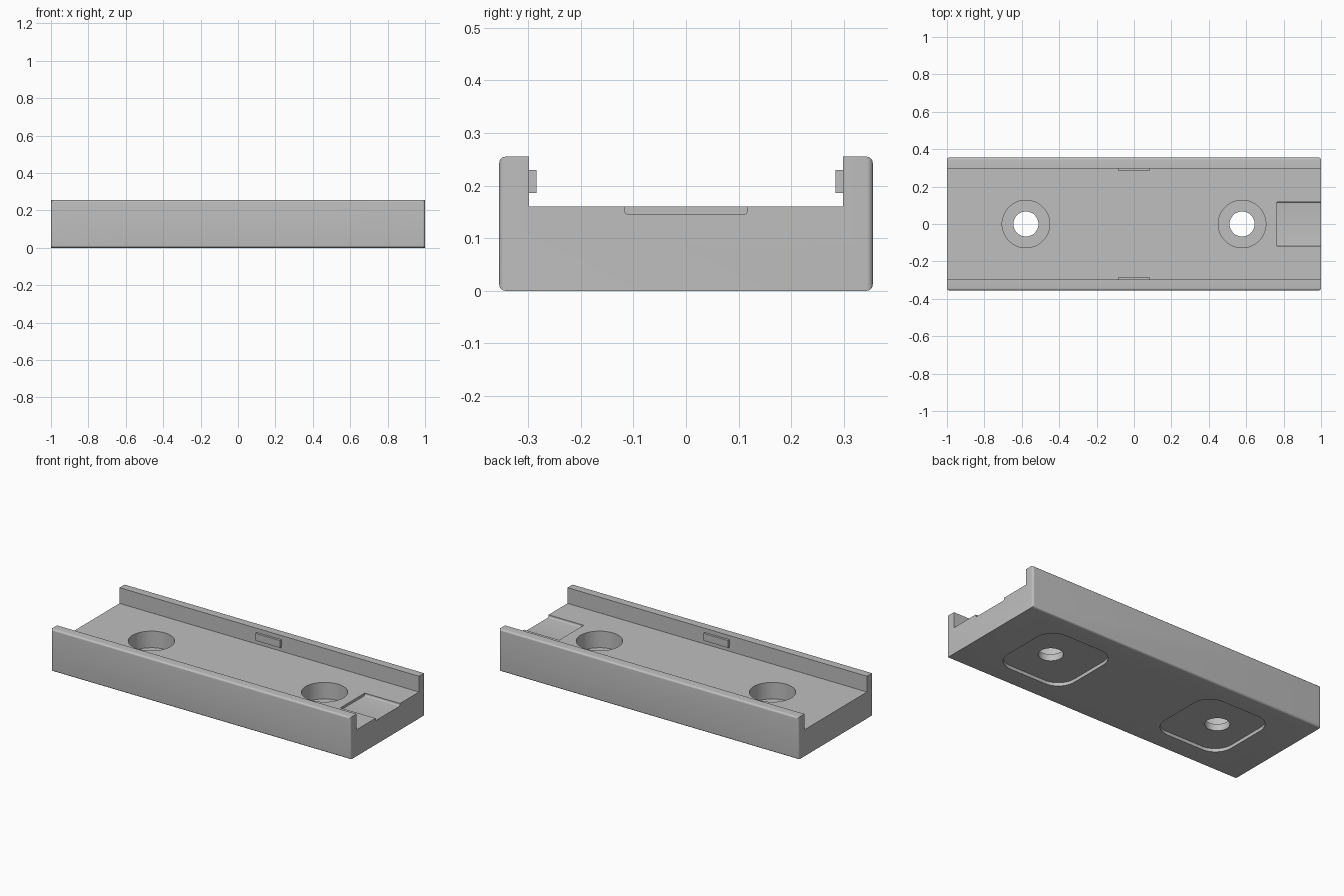
import bpy, bmesh, math
from mathutils import Vector

if "Cube" in bpy.data.objects:
    bpy.data.objects.remove(bpy.data.objects["Cube"])

grey = bpy.data.materials.new("matte grey")
grey.diffuse_color = (0.52, 0.52, 0.52, 1)
grey.use_nodes = True
grey.node_tree.nodes["Principled BSDF"].inputs["Base Color"].default_value = grey.diffuse_color

AXES = {  # profile (u, v) swept along w
    "x": lambda u, v, w: Vector((w, u, v)),
    "y": lambda u, v, w: Vector((u, w, v)),
    "z": lambda u, v, w: Vector((u, v, w)),
}


def prism(name, pts, axis, lo, hi):
    """Sweep a closed 2D profile along an axis from lo to hi."""
    bm = bmesh.new()
    a = [bm.verts.new(AXES[axis](u, v, lo)) for u, v in pts]
    b = [bm.verts.new(AXES[axis](u, v, hi)) for u, v in pts]
    n = len(pts)
    bm.faces.new(a)
    bm.faces.new(b)
    for i in range(n):
        j = (i + 1) % n
        bm.faces.new((a[i], a[j], b[j], b[i]))
    bmesh.ops.recalc_face_normals(bm, faces=bm.faces)
    me = bpy.data.meshes.new(name)
    bm.to_mesh(me)
    bm.free()
    me.materials.append(grey)
    ob = bpy.data.objects.new(name, me)
    bpy.context.collection.objects.link(ob)
    return ob


def rounded(corners, seg=6):
    """Fillet right-angle corners given as (u, v, radius)."""
    out = []
    for i, (u, v, r) in enumerate(corners):
        p = Vector((u, v))
        if r == 0:
            out.append((u, v))
            continue
        d0 = (Vector(corners[i - 1][:2]) - p).normalized()
        d1 = (Vector(corners[(i + 1) % len(corners)][:2]) - p).normalized()
        c = p + r * (d0 + d1)
        for k in range(seg + 1):
            t = k / seg * math.pi / 2
            q = c - d1 * r * math.cos(t) - d0 * r * math.sin(t)
            out.append((q.x, q.y))
    return out


def rect(u0, u1, v0, v1, r=0, seg=6):
    return rounded([(u0, v0, r), (u1, v0, r), (u1, v1, r), (u0, v1, r)], seg)


def circle(cx, r, n=64):
    return [(cx + r * math.cos(2 * math.pi * i / n),
             r * math.sin(2 * math.pi * i / n)) for i in range(n)]


def boolean(target, tool, op):
    m = target.modifiers.new(tool.name, "BOOLEAN")
    m.operation, m.object, m.solver = op, tool, "EXACT"
    bpy.context.view_layer.objects.active = target
    bpy.ops.object.modifier_apply(modifier=m.name)
    bpy.data.objects.remove(tool)


W, IN, H, FLOOR, R = 0.355, 0.298, 0.255, 0.16, 0.012

# channel body: U section with filleted outer edges
section = rounded([(-W, 0, R), (W, 0, R), (W, H, R), (IN, H, 0),
                   (IN, FLOOR, 0), (-IN, FLOOR, 0), (-IN, H, 0), (-W, H, R)])
body = prism("channel_body", section, "x", -1.05, 1.05)

# rounded upright corners at both ends
boolean(body, prism("plan_outline", rect(-1, 1, -W, W, R), "z", -0.1, 0.4), "INTERSECT")

for s in (-1, 1):
    # countersunk screw holes and underside recesses
    boolean(body, prism("screw_hole", circle(s * 0.578, 0.067), "z", -0.1, 0.3), "DIFFERENCE")
    boolean(body, prism("counterbore", circle(s * 0.578, 0.127), "z", 0.06, 0.3), "DIFFERENCE")
    boolean(body, prism("foot_recess", rect(s * 0.545 - 0.23, s * 0.545 + 0.23, -0.23, 0.23, 0.11, 12),
                        "z", -0.1, 0.02), "DIFFERENCE")

# shallow notch at the right end of the floor
boolean(body, prism("end_notch", rounded([(-0.117, 0.145, 0.008), (0.117, 0.145, 0.008),
                                          (0.117, 0.2, 0), (-0.117, 0.2, 0)]),
                    "x", 0.765, 1.1), "DIFFERENCE")

bpy.ops.object.select_all(action="DESELECT")
body.select_set(True)
bpy.context.view_layer.objects.active = body
bpy.ops.object.shade_smooth_by_angle(angle=math.radians(30))

# small snap tabs on the inner walls
for s, side in ((-1, "front"), (1, "back")):
    y = sorted((s * 0.284, s * (IN + 0.01)))
    prism(side + "_snap_tab", rect(-0.083, 0.083, 0.186, 0.23), "y", *y)
